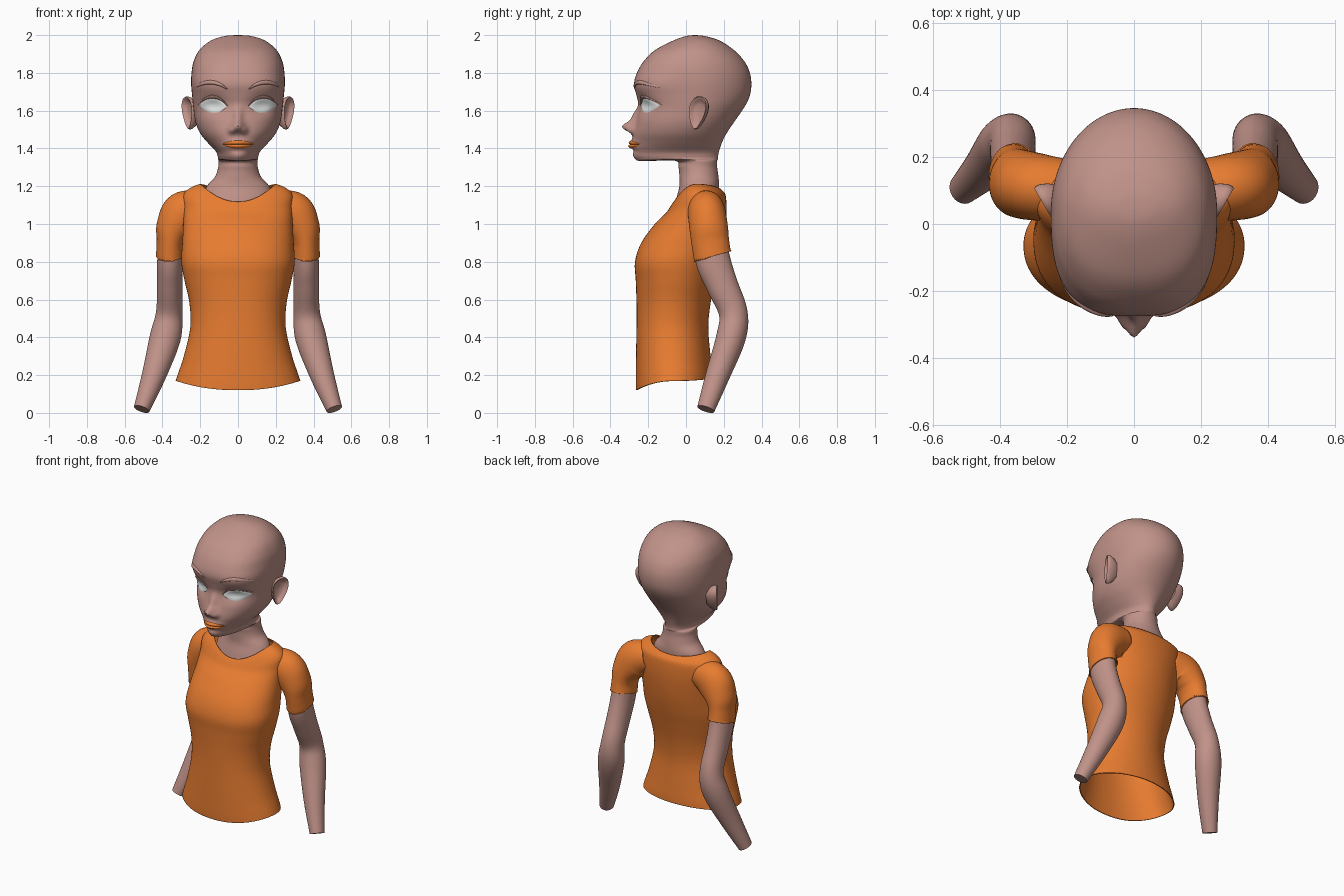
import bpy
import bmesh
from math import sin, cos, pi, exp, radians
from mathutils import Vector
from mathutils.bvhtree import BVHTree

default = bpy.data.objects.get("Cube")
if default:
    bpy.data.objects.remove(default)


def material(name, rgb):
    mat = bpy.data.materials.new(name)
    mat.use_nodes = True
    mat.diffuse_color = (*rgb, 1)
    mat.node_tree.nodes["Principled BSDF"].inputs["Base Color"].default_value = (*rgb, 1)
    return mat


SKIN = material("skin", (0.53, 0.29, 0.25))
ORANGE = material("orange", (0.8, 0.2, 0.03))
WHITE = material("eye_white", (0.8, 0.82, 0.82))


def smooth_rows(rows, steps):
    """Catmull-Rom interpolation of equal-length rows of numbers."""
    out = []
    for i in range(len(rows) - 1):
        a, b = rows[max(i - 1, 0)], rows[i]
        c, d = rows[i + 1], rows[min(i + 2, len(rows) - 1)]
        for k in range(steps):
            t = k / steps
            out.append([q + 0.5 * t * (r - p + t * (2 * p - 5 * q + 4 * r - s + t * (3 * (q - r) + s - p)))
                        for p, q, r, s in zip(a, b, c, d)])
    return out + [list(rows[-1])]


def grid_object(name, rings, mat, closed=True, cap=False, front=False):
    """Skin a list of point rings into one smooth object."""
    bm = bmesh.new()
    grid = [[bm.verts.new(p) for p in ring] for ring in rings]
    n = len(grid[0])
    for lower, upper in zip(grid, grid[1:]):
        for j in range(n if closed else n - 1):
            k = (j + 1) % n
            bm.faces.new((lower[j], lower[k], upper[k], upper[j]))
    if cap:
        bm.faces.new(grid[-1])
    bmesh.ops.remove_doubles(bm, verts=bm.verts[:], dist=0.00001)
    bmesh.ops.recalc_face_normals(bm, faces=bm.faces[:])
    bm.normal_update()
    if front and sum(f.normal.y for f in bm.faces) > 0:
        bmesh.ops.reverse_faces(bm, faces=bm.faces[:])
    mesh = bpy.data.meshes.new(name)
    bm.to_mesh(mesh)
    bm.free()
    mesh.materials.append(mat)
    mesh.shade_smooth()
    mesh.set_sharp_from_angle(angle=radians(50))
    obj = bpy.data.objects.new(name, mesh)
    bpy.context.collection.objects.link(obj)
    return obj


def body_rings(rows, steps, count):
    """Rows: side z, half width, front y, back y, front squareness, front and back z offsets."""
    rings = []
    for z, w, yf, yb, n, df, db in smooth_rows([r + (0,) * (7 - len(r)) for r in rows], steps):
        mid, depth, ring = (yf + yb) / 2, (yb - yf) / 2, []
        for j in range(count):
            c, s = cos(2 * pi * j / count), sin(2 * pi * j / count)
            e = 2 / n if s < 0 else 1
            x = abs(c) ** e * (w if c > 0 else -w)
            y = mid + abs(s) ** e * (depth if s > 0 else -depth)
            ring.append(Vector((x, y, z + s * s * (df if s < 0 else db))))
        rings.append(ring)
    return rings


def tube_rings(rows, steps, count, side):
    """Rows: centre x, y, z, then the radius across and the radius front to back."""
    rows = smooth_rows(rows, steps)
    points = [Vector(r[:3]) for r in rows]
    rings = []
    for i, p in enumerate(points):
        t = (points[min(i + 1, len(points) - 1)] - points[max(i - 1, 0)]).normalized()
        b = (Vector((0, 1, 0)) - t * t.y).normalized()
        a = b.cross(t)
        ring = []
        for j in range(count):
            ang = 2 * pi * j / count
            q = p + a * rows[i][3] * cos(ang) + b * rows[i][4] * sin(ang)
            ring.append((q.x * side, q.y, q.z))
        rings.append(ring)
    return rings


# Head and neck in one loft
HEAD = [
    (1.05, .19, -.07, .16, 2), (1.14, .185, -.05, .17, 2), (1.2, .165, -.035, .175, 2),
    (1.25, .122, -.035, .172, 2), (1.3, .105, -.04, .165, 2), (1.335, .104, -.06, .165, 2),
    (1.345, .106, -.235, .17, 1.8, -.012), (1.36, .108, -.272, .17, 1.8, -.012),
    (1.385, .118, -.283, .175, 1.8, -.008), (1.43, .16, -.283, .19, 1.9),
    (1.48, .2, -.28, .215, 2), (1.54, .225, -.265, .255, 2.2), (1.62, .237, -.25, .31, 2.4),
    (1.68, .243, -.262, .338, 2.6), (1.74, .248, -.275, .346, 2.8), (1.8, .246, -.26, .338, 2.6),
    (1.86, .235, -.225, .31, 2.5), (1.92, .205, -.165, .255, 2.3), (1.97, .145, -.07, .18, 2),
    (1.995, .07, 0, .1, 2), (2, 0, .045, .045, 2),
]
# Face modelling: x, z, x spread, z spread, push along y
BUMPS = [
    (.125, 1.63, .06, .045, .026), (-.125, 1.63, .06, .045, .026),       # eye sockets
    (0, 1.515, .032, .028, -.062), (0, 1.57, .024, .045, -.026),         # nose
    (.034, 1.495, .018, .018, -.022), (-.034, 1.495, .018, .018, -.022), # nostrils
    (0, 1.42, .06, .022, -.018), (0, 1.422, .06, .006, .006),            # mouth
    (0, 1.388, .05, .012, .008),                                         # lip hollow
]
head_rings = body_rings(HEAD, 6, 192)
for ring in head_rings:
    for p in ring[len(ring) // 2:]:
        if p.z > 1.345 and p.y < 0:
            p.y += sum(a * exp(-((p.x - cx) / sx) ** 2 - ((p.z - cz) / sz) ** 2)
                       for cx, cz, sx, sz, a in BUMPS)
head = grid_object("head_and_neck", head_rings, SKIN)
surface = BVHTree.FromPolygons([v.co for v in head.data.vertices],
                               [p.vertices[:] for p in head.data.polygons])


def face_patch(name, side, x0, x1, middle, half, raise_by, mat):
    """Thin plate following the face, with rounded edges."""
    columns = []
    for i in range(25):
        u = i / 24
        x = side * (x0 + (x1 - x0) * u)
        column = []
        for j in range(9):
            v = j / 4 - 1
            z = middle(u) + half(u) * v
            hit = surface.ray_cast(Vector((x, -1, z)), Vector((0, 1, 0)))[0]
            y = hit.y if hit else -0.1
            lift = raise_by * (max(0, 1 - v * v) * max(0, sin(pi * u))) ** 0.4
            column.append((x, y - lift - 0.001, z))
        columns.append(column)
    grid_object(name, columns, mat, closed=False, front=True)


def arch(u, power=1):
    return max(0, sin(pi * u)) ** power


# Shirt body, open at the neck and at the hem
SHIRT = [
    (.17, .33, -.265, .14, 2.2, -.05, .01), (.21, .317, -.266, .138, 2.2, -.045, .01),
    (.3, .287, -.265, .13, 2.2, -.02), (.45, .253, -.262, .118, 2.2), (.58, .257, -.262, .13, 2.2),
    (.7, .283, -.266, .155, 2.3), (.8, .3, -.27, .18, 2.4), (.9, .295, -.237, .2, 2.3),
    (1, .29, -.165, .212, 2.2), (1.08, .29, -.105, .215, 2.2, -.02), (1.15, .29, -.085, .21, 2, -.06),
    (1.19, .255, -.075, .195, 2, -.085, -.015), (1.213, .2, -.065, .18, 2, -.095, -.025),
]
shirt = grid_object("shirt_body", body_rings(SHIRT, 5, 96), ORANGE)

SLEEVE = [
    (.19, .1, 1.09, .09, .09), (.285, .11, 1.055, .118, .1), (.34, .12, .98, .095, .102),
    (.357, .128, .91, .074, .1), (.36, .137, .85, .073, .1), (.36, .141, .832, .074, .102),
]
ARM = [
    (.35, .122, 1, .06, .08), (.36, .14, .82, .067, .092), (.362, .19, .68, .067, .084),
    (.364, .25, .53, .07, .076), (.385, .238, .4, .082, .078), (.445, .168, .2, .064, .064),
    (.51, .105, .02, .043, .047),
]
# Ear rings: size and height above the ear plane
EAR = [(.5, -.05), (.8, -.03), (.97, -.008), (1, .006), (.95, .014), (.86, .012),
       (.74, -.002), (.5, -.01), (0, -.012)]

sleeves = []
for side, tag in ((1, "left"), (-1, "right")):
    sleeves.append(grid_object(tag + "_sleeve", tube_rings(SLEEVE, 6, 40, side), ORANGE))
    grid_object(tag + "_arm", tube_rings(ARM, 6, 40, side), SKIN, cap=True)

    # Ear: teardrop dish flaring out towards the back
    back, out = Vector((.5, .86, 0)), Vector((.86, -.5, 0))
    ear = []
    for size, height in EAR:
        ring = []
        for j in range(40):
            ang = 2 * pi * j / 40
            v = sin(ang)
            u = cos(ang) * (.052 + .018 * v) + .014 * v
            p = Vector((.258, .065, 1.588)) + back * u * size + out * height
            ring.append((p.x * side, p.y, p.z + .088 * v * size))
        ear.append(ring)
    grid_object(tag + "_ear", ear, SKIN)

    # Eye, upper lid and brow
    face_patch(tag + "_eye", side, .06, .203, lambda u: 1.622 + .006 * u + .003 * arch(u),
               lambda u: .001 + .038 * arch(u, .75), .008, WHITE)
    face_patch(tag + "_eyelid", side, .055, .212, lambda u: 1.625 + .006 * u + .045 * arch(u, .75),
               lambda u: .002 + .007 * arch(u), .0095, SKIN)
    face_patch(tag + "_brow", side, .055, .228, lambda u: 1.712 + .01 * u + .033 * arch(u, .8),
               lambda u: .002 + .009 * arch(u, .6), .0095, SKIN)

# Lips
face_patch("upper_lip", 1, -.083, .083, lambda u: 1.424 + .008 * arch(u),
           lambda u: .001 + .009 * arch(u, .7), .006, ORANGE)
face_patch("lower_lip", 1, -.078, .078, lambda u: 1.42 - .01 * arch(u),
           lambda u: .001 + .01 * arch(u, .7), .007, ORANGE)

# Cloth thickness
for cloth in [shirt] + sleeves:
    mod = cloth.modifiers.new("cloth", "SOLIDIFY")
    mod.thickness = 0.006
    mod.offset = -1
